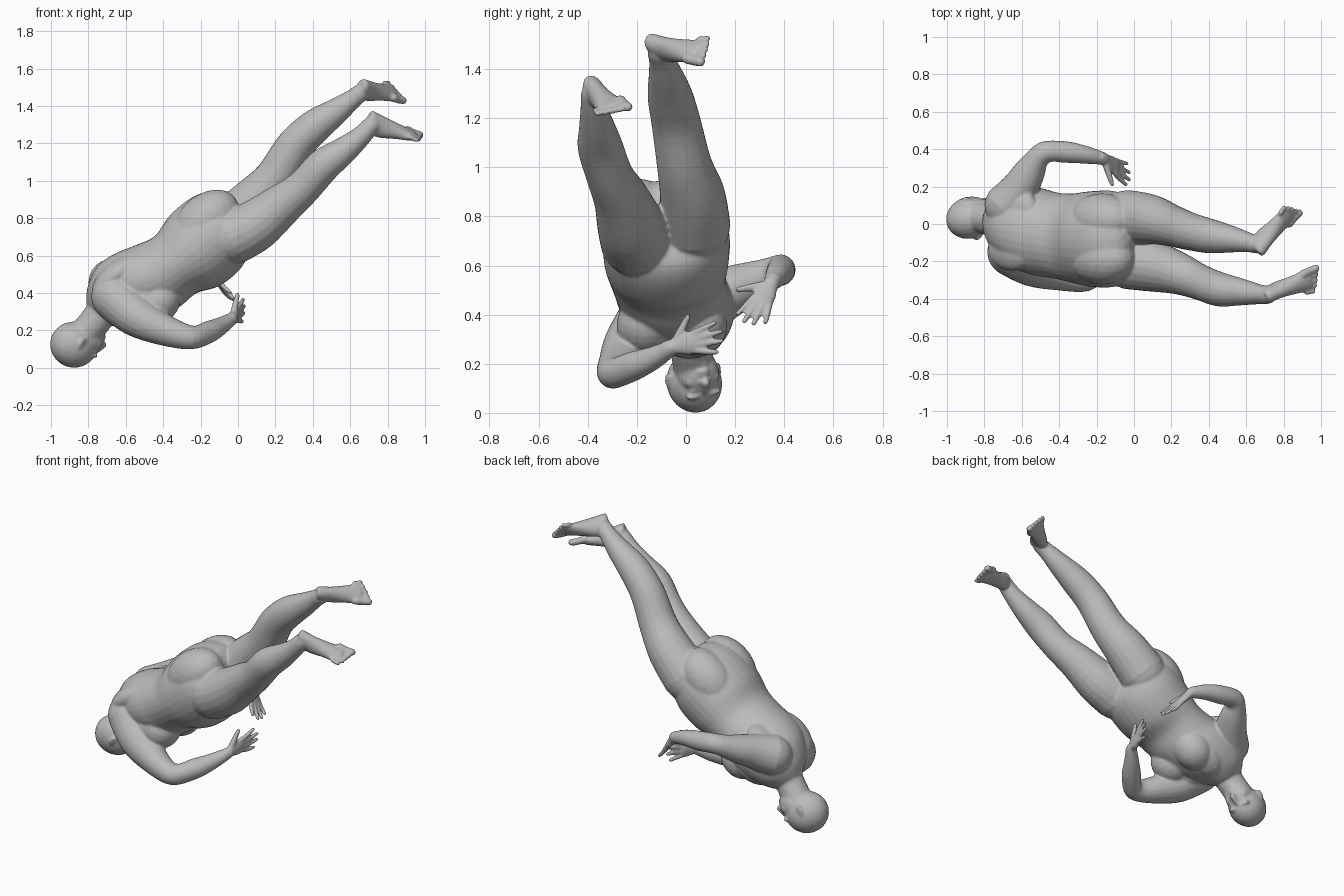
import bpy, bmesh, math
from mathutils import Vector as V, Matrix

skin = bpy.data.materials.new("grey_clay")
skin.diffuse_color = (0.5, 0.5, 0.5, 1)
bm = bmesh.new()


def loft(sections, steps=4, n=20):
    """Closed skin through ellipses (centre, half axis a, half axis b)."""
    rings = []
    m = len(sections)
    for i in range(m - 1):
        q = [sections[min(max(i + k, 0), m - 1)] for k in (-1, 0, 1, 2)]
        for s in range(steps + (i == m - 2)):
            t = s / steps
            c, a, b = [0.5 * (2 * q[1][j] + (q[2][j] - q[0][j]) * t
                       + (2 * q[0][j] - 5 * q[1][j] + 4 * q[2][j] - q[3][j]) * t * t
                       + (3 * q[1][j] - q[0][j] - 3 * q[2][j] + q[3][j]) * t ** 3) for j in range(3)]
            rings.append([bm.verts.new(c + a * math.cos(k * math.tau / n) + b * math.sin(k * math.tau / n))
                          for k in range(n)])
    for r0, r1 in zip(rings, rings[1:]):
        for k in range(n):
            bm.faces.new((r0[k], r0[(k + 1) % n], r1[(k + 1) % n], r1[k]))
    bm.faces.new(rings[0][::-1])
    bm.faces.new(rings[-1])


def ball(c, axes):
    """Ellipsoid at c with three half axes."""
    mat = Matrix((axes[0], axes[1], axes[2])).transposed().to_4x4()
    bmesh.ops.create_icosphere(bm, subdivisions=3, radius=1, matrix=Matrix.Translation(c) @ mat)


def sphere(c, r):
    ball(V(c), (V((r, 0, 0)), V((0, r, 0)), V((0, 0, r))))


def tube(points, n=20):
    """Round limb through (x, y, z, radius) points with rounded ends."""
    P = [V(p[:3]) for p in points]
    secs = []
    for i, p in enumerate(points):
        d = (P[min(i + 1, len(P) - 1)] - P[max(i - 1, 0)]).normalized()
        a = d.cross(V((0.3, 1, 0.2)) if abs(d.y) < 0.8 else V((0, 0, 1))).normalized()
        secs.append((P[i], a * p[3], d.cross(a) * p[3]))
    loft(secs, 4, n)
    for p in (points[0], points[-1]):
        sphere(p[:3], p[3] * 0.98)


def finish(name, rounds):
    """Fuse the parts built so far into one soft object."""
    bmesh.ops.recalc_face_normals(bm, faces=bm.faces)
    mesh = bpy.data.meshes.new(name)
    bm.to_mesh(mesh)
    bm.free()
    ob = bpy.data.objects.new(name, mesh)
    bpy.context.collection.objects.link(ob)
    mesh.materials.append(skin)
    fuse = ob.modifiers.new("fuse", 'REMESH')
    fuse.mode = 'VOXEL'
    fuse.voxel_size = 0.007
    fuse.use_smooth_shade = True
    soft = ob.modifiers.new("soften", 'SMOOTH')
    soft.factor = 0.5
    soft.iterations = rounds


def hand(wrist, direction, thumb_side, size):
    w, d = V(wrist), V(direction).normalized()
    s = V(thumb_side)
    s = (s - d * s.dot(d)).normalized()
    nrm = d.cross(s)
    loft([(w + d * size * t, s * a, nrm * b) for t, a, b in
          ((-0.15, .03, .03), (.12, .035, .026), (.3, .046, .022), (.5, .047, .018), (.56, .038, .014))])
    for k, ln in enumerate((.98, 1.08, 1.04, .90)):
        o = 1.5 - k
        base, tip = w + d * size * .48 + s * o * .024, w + d * size * ln + s * o * .039
        mid = (base + tip) / 2 + nrm * .004
        tube([(*base, .0145), (*mid, .0135), (*tip, .0115)], 10)
    tube([(*(w + d * size * .12 + s * .02), .02), (*(w + d * size * .3 + s * .065), .017),
          (*(w + d * size * .47 + s * .106), .013)], 10)


def foot(heel, toe, sole, big_side):
    h, L = V(heel), V(toe) - V(heel)
    d = L.normalized()
    nrm = V(sole)
    nrm = (nrm - d * nrm.dot(d)).normalized()
    s = d.cross(nrm) * big_side
    loft([(h + L * t - nrm * b, s * a, nrm * b) for t, a, b in
          ((0, .026, .03), (.07, .040, .045), (.28, .043, .06), (.55, .051, .042),
           (.76, .060, .027), (.84, .054, .018))])
    for k, (ln, r) in enumerate(((1.02, .021), (1, .0145), (.97, .014), (.94, .0135), (.89, .013))):
        o = .047 - k * .026 - (.005 if k else 0)
        a, b = h + L * .74 + s * o - nrm * .02, h + L * (ln - .04) + s * o * 1.1 - nrm * .014
        tube([(*a, r * 1.1), (*((a + b) / 2 - nrm * .003), r), (*b, r)], 10)


# torso: back point x z, front point x z, centre y, half width
loft([(V(((bx + fx) / 2, y, (bz + fz) / 2)), V(((fx - bx) / 2, 0, (fz - bz) / 2)), V((0, w, 0)))
      for bx, bz, fx, fz, y, w in (
    (-.81, .33, -.66, .22, .02, .085), (-.805, .43, -.58, .23, 0, .165), (-.755, .54, -.47, .25, -.02, .215),
    (-.66, .61, -.38, .29, -.04, .235), (-.55, .655, -.30, .335, -.06, .23), (-.445, .705, -.22, .40, -.075, .238),
    (-.36, .82, -.105, .435, -.08, .255), (-.23, .92, 0, .515, -.08, .257), (-.11, .94, .05, .60, -.08, .22),
    (-.05, .86, .04, .70, -.08, .14))], 5, 32)
AX, NB = V((.77, 0, .64)), V((-.64, 0, .77))
for y in (-.165, .05):
    # breasts, resting wide on the chest
    ball(V((-.43, y, .355)), (AX * .13, V((0, .118, 0)), NB * .115))
    ball(V((-.50, y * .9, .36)), (AX * .17, V((0, .125, 0)), NB * .10))
for y in (-.185, .025):
    # buttocks
    ball(V((-.170, y, .785)), (AX * .20, V((0, .14, 0)), NB * .142))
# broad hip mass
ball(V((-.175, -.08, .78)), (AX * .20, V((0, .235, 0)), NB * .142))
for y in (-.13, .09):
    # shoulder blades
    ball(V((-.65, y, .50)), (AX * .16, V((0, .12, 0)), NB * .068))

# legs
tube([(-.03, -.20, .70, .15), (.10, -.225, .765, .138), (.24, -.265, .875, .113), (.35, -.31, .965, .096),
      (.46, -.35, 1.085, .092), (.57, -.363, 1.165, .073), (.66, -.375, 1.24, .055), (.715, -.38, 1.30, .048)])
tube([(-.04, .035, .76, .148), (.09, .025, .89, .133), (.20, -.008, 1.015, .112), (.30, -.04, 1.18, .101),
      (.41, -.065, 1.29, .092), (.53, -.083, 1.375, .070), (.61, -.098, 1.435, .053), (.655, -.11, 1.47, .048)])
foot((.72, -.40, 1.375), (.995, -.285, 1.235), (.49, -.22, .79), -1)
foot((.685, -.165, 1.535), (.873, .085, 1.475), (.66, -.3, .62), 1)

# arms
tube([(-.66, -.15, .38, .128), (-.54, -.225, .275, .112), (-.40, -.27, .205, .086), (-.25, -.295, .162, .064),
      (-.16, -.215, .19, .060), (-.09, -.13, .225, .047), (-.03, -.06, .265, .033)])
tube([(-.68, .10, .46, .122), (-.61, .19, .50, .102), (-.545, .30, .545, .079), (-.48, .382, .585, .06),
      (-.37, .385, .575, .058), (-.26, .37, .56, .048), (-.165, .35, .53, .034)])
hand((-.03, -.06, .268), (.28, .93, .2), (0, -.2, 1), .205)
hand((-.165, .35, .53), (.6, -.4, -.69), (-.1, -.85, .35), .22)

# neck and head
tube([(-.70, .01, .34, .09), (-.755, .02, .26, .085), (-.82, .035, .18, .085)])
F, U = V((.89, .33, -.30)).normalized(), V((-.35, .10, -.93)).normalized()
R = F.cross(U)
C = V((-.865, .036, .13))


def at(f, r, u):
    return C + F * f + R * r + U * u


ball(at(-.01, 0, .01), (F * .130, R * .112, U * .124))
ball(at(.05, 0, -.05), (F * .086, R * .088, U * .098))
ball(at(.09, 0, -.112), (F * .040, R * .042, U * .032))
# nose, lips
tube([(*at(.118, 0, .012), .012), (*at(.138, 0, -.018), .014), (*at(.148, 0, -.04), .018)], 12)
for u in (-.070, -.086):
    ball(at(.128, 0, u), (F * .015, R * .027, U * .009))
# brows, eyes, cheeks, nostrils, ears
for s in (-1, 1):
    ball(at(.103, s * .04, .024), (F * .019, R * .036, U * .012))
    ball(at(.104, s * .04, -.002), (F * .014, R * .019, U * .011))
    ball(at(.092, s * .045, -.04), (F * .030, R * .032, U * .030))
    sphere(at(.132, s * .016, -.042), .011)
    ball(at(-.005, s * .109, -.022), (F * .022 + R * s * -.008, R * s * .010 + F * -.006, U * .035))
finish("body", 8)
